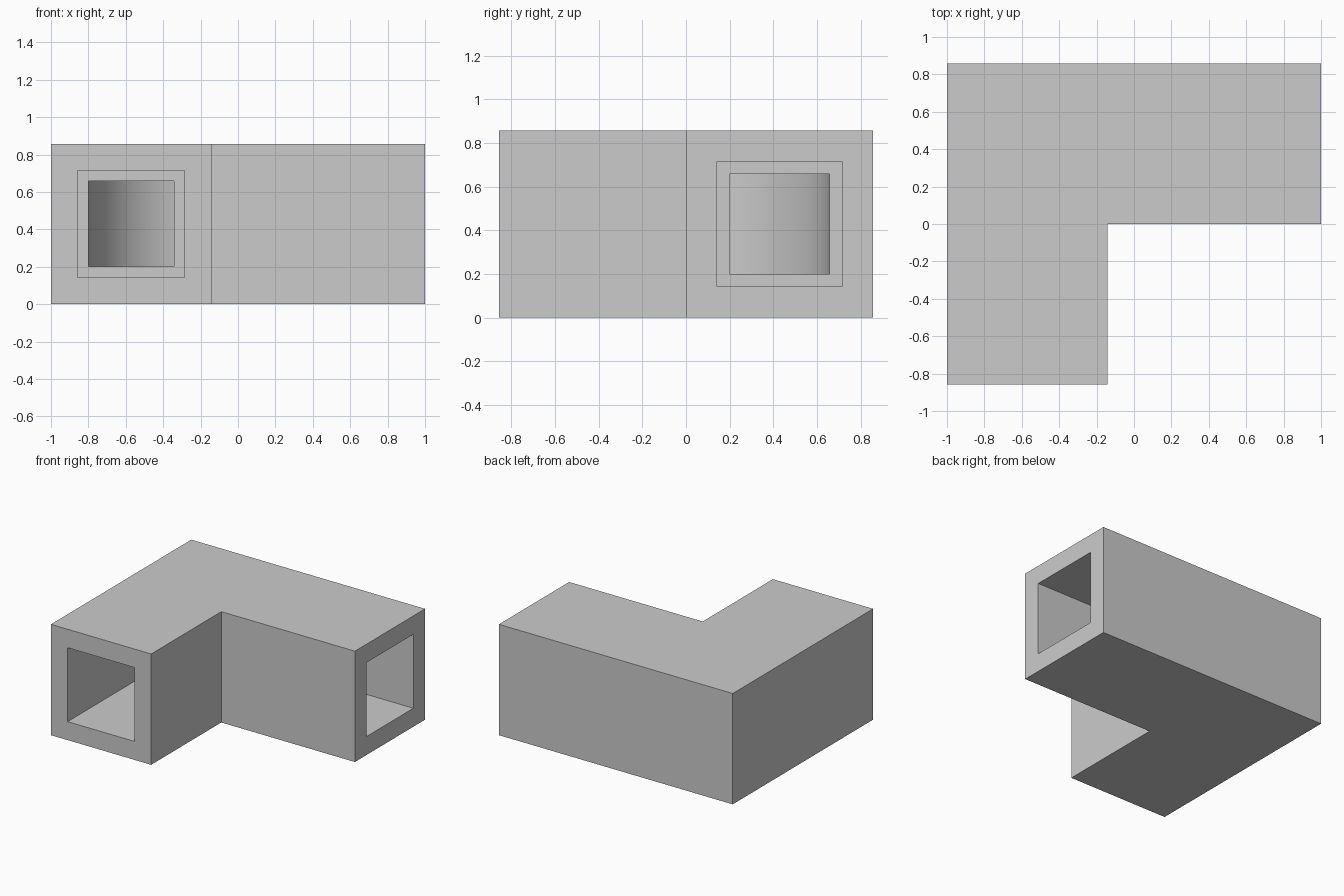
import bpy, bmesh, math

U = 1 / 7                     # wall thickness, the base module
CORNER = (-U, 0)              # inside corner of the elbow
BORE = 0.2                    # bend bore margin from the outer faces

cube = bpy.data.objects.get("Cube")
if cube:
    bpy.data.objects.remove(cube, do_unlink=True)

grey = bpy.data.materials.new("plain_grey")
grey.use_nodes = True
grey.diffuse_color = (0.6, 0.6, 0.6, 1)
grey.node_tree.nodes["Principled BSDF"].inputs["Base Color"].default_value = (0.6, 0.6, 0.6, 1)


def prism(name, outline, z0, z1):
    """Extrude a plan outline from z0 to z1."""
    bm = bmesh.new()
    base = bm.faces.new([bm.verts.new((x, y, z0)) for x, y in outline])
    top = bmesh.ops.extrude_face_region(bm, geom=[base])
    verts = [g for g in top["geom"] if isinstance(g, bmesh.types.BMVert)]
    bmesh.ops.translate(bm, verts=verts, vec=(0, 0, z1 - z0))
    bmesh.ops.recalc_face_normals(bm, faces=bm.faces)
    mesh = bpy.data.meshes.new(name)
    bm.to_mesh(mesh)
    bm.free()
    mesh.materials.append(grey)
    obj = bpy.data.objects.new(name, mesh)
    bpy.context.collection.objects.link(obj)
    return obj


def rect(x0, x1, y0, y1):
    return [(x0, y0), (x1, y0), (x1, y1), (x0, y1)]


def arc(radius, steps=32):
    """Quarter turn about the inside corner, from the front leg to the side leg."""
    pts = []
    for i in range(steps + 1):
        a = math.pi - math.pi / 2 * i / steps
        pts.append((CORNER[0] + radius * math.cos(a), CORNER[1] + radius * math.sin(a)))
    return pts


# L-shaped outer block
elbow = prism("elbow_duct", [(-1, -6 * U), (-U, -6 * U), CORNER, (1, 0), (1, 6 * U), (-1, 6 * U)],
              0, 6 * U)

# Square sockets in both legs
front_socket = prism("front_socket_cutter", rect(-6 * U, -2 * U, -1, 0), U, 5 * U)
side_socket = prism("side_socket_cutter", rect(-U, 1.2, U, 5 * U), U, 5 * U)

# Narrower curved passage, run a little way into each socket
inner, outer, lead = BORE, 6 * U - BORE, 0.05
path = ([(CORNER[0] - outer, -lead)] + arc(outer) + [(CORNER[0] + lead, outer)]
        + [(CORNER[0] + lead, inner)] + arc(inner)[::-1] + [(CORNER[0] - inner, -lead)])
passage = prism("passage_cutter", path, BORE, 6 * U - BORE)

bpy.ops.object.select_all(action='DESELECT')
bpy.context.view_layer.objects.active = elbow
elbow.select_set(True)
for cutter in (front_socket, side_socket, passage):
    cutter.hide_render = True
    cut = elbow.modifiers.new(cutter.name, 'BOOLEAN')
    cut.operation = 'DIFFERENCE'
    cut.solver = 'EXACT'
    cut.object = cutter
    bpy.ops.object.modifier_apply(modifier=cut.name)
    bpy.data.objects.remove(cutter, do_unlink=True)

bpy.ops.object.shade_smooth_by_angle(angle=math.radians(30))
